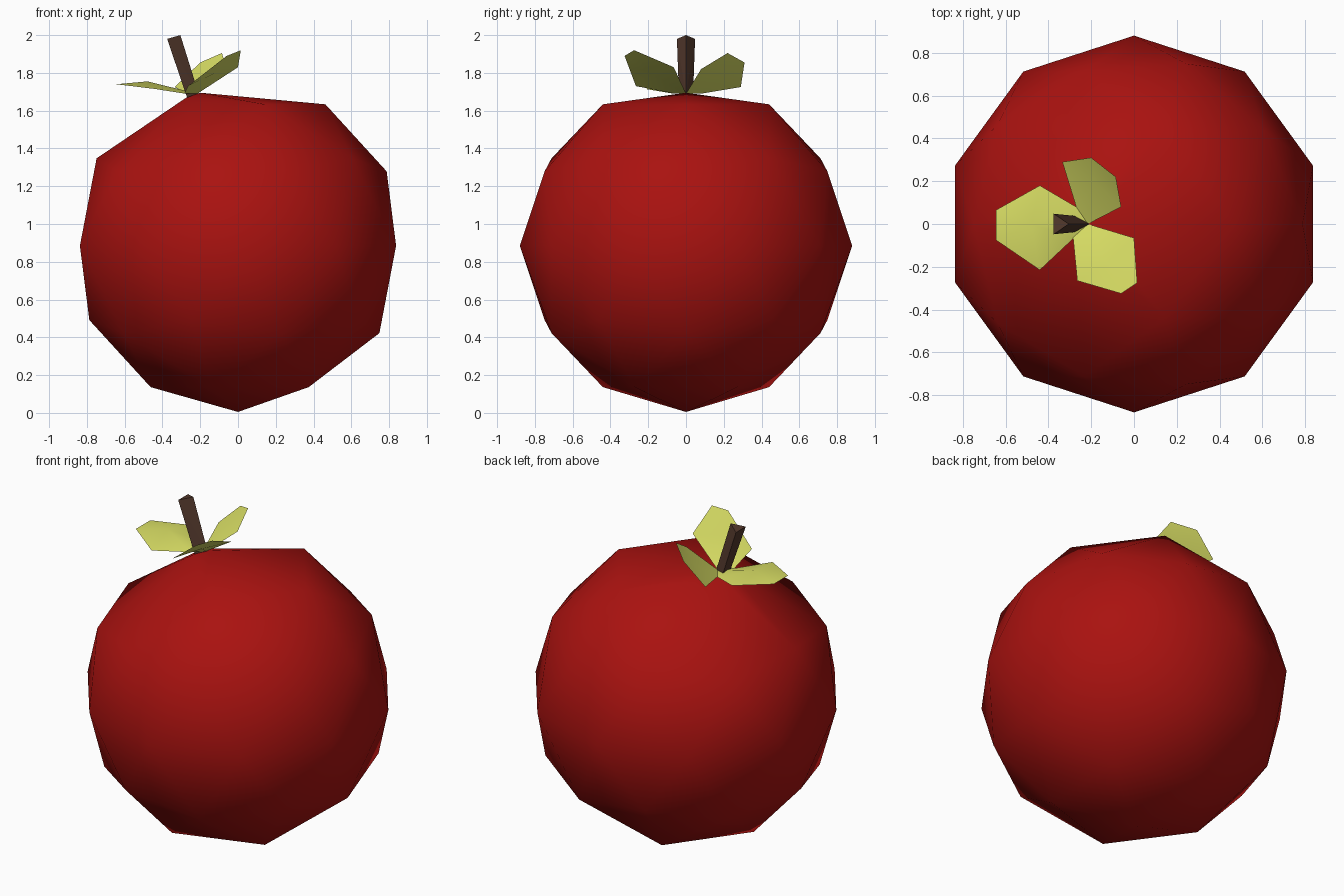
import bpy, bmesh
from mathutils import Vector

if "Cube" in bpy.data.objects:
    bpy.data.objects.remove(bpy.data.objects["Cube"])


def material(name, rgb):
    m = bpy.data.materials.new(name)
    m.diffuse_color = (*rgb, 1)
    m.use_nodes = True
    m.node_tree.nodes["Principled BSDF"].inputs["Base Color"].default_value = m.diffuse_color
    return m


def add_object(name, bm, mat, smooth):
    for f in bm.faces:
        f.smooth = smooth
    me = bpy.data.meshes.new(name)
    bm.to_mesh(me)
    bm.free()
    me.materials.append(mat)
    ob = bpy.data.objects.new(name, me)
    bpy.context.collection.objects.link(ob)


red = material("fruit_red", (0.40, 0.006, 0.005))
green = material("leaf_green", (0.70, 0.74, 0.13))
brown = material("stem_brown", (0.085, 0.04, 0.025))

# Fruit body: icosphere with one top face pinched in around the stem
bm = bmesh.new()
bmesh.ops.create_icosphere(bm, subdivisions=2, radius=0.88)
bmesh.ops.translate(bm, verts=bm.verts, vec=(0, 0, 0.885))
aim = Vector((-0.25, 0, 1.67))
face = min(bm.faces, key=lambda f: (f.calc_center_median() - aim).length)
c = face.calc_center_median()
for v in face.verts:
    v.co = c + (v.co - c) * 0.2
add_object("fruit_body", bm, red, True)

# Stem: leaning three-sided prism, slightly wider at the top
bm = bmesh.new()
for p in [(-0.205, 0, 1.68), (-0.27, 0.037, 1.67), (-0.27, -0.037, 1.67),
          (-0.305, 0, 2.0), (-0.375, 0.048, 1.98), (-0.375, -0.048, 1.98)]:
    bm.verts.new(p)
bmesh.ops.convex_hull(bm, input=bm.verts)
add_object("stem", bm, brown, False)


# Leaves: outline fanned around a raised middle point
def leaf(name, middle, outline):
    bm = bmesh.new()
    m = bm.verts.new(middle)
    ring = [bm.verts.new(p) for p in [(-0.215, 0, 1.69)] + outline]
    for a, b in zip(ring, ring[1:] + ring[:1]):
        bm.faces.new((m, a, b))
    bmesh.ops.recalc_face_normals(bm, faces=bm.faces)
    if sum(f.normal.z for f in bm.faces) < 0:
        bmesh.ops.reverse_faces(bm, faces=bm.faces)
    add_object(name, bm, green, True)


leaf("leaf_left", (-0.48, 0, 1.755),
     [(-0.28, -0.065, 1.69), (-0.44, -0.215, 1.715), (-0.645, -0.075, 1.74),
      (-0.645, 0.065, 1.74), (-0.44, 0.18, 1.72), (-0.27, 0.08, 1.69)])
leaf("leaf_back", (-0.18, 0.19, 1.80),
     [(-0.27, 0.08, 1.69), (-0.335, 0.29, 1.725), (-0.20, 0.31, 1.855),
      (-0.085, 0.22, 1.905), (-0.06, 0.08, 1.82)])
leaf("leaf_front", (-0.12, -0.19, 1.80),
     [(0.0, -0.065, 1.83), (0.015, -0.275, 1.92), (-0.06, -0.325, 1.89),
      (-0.265, -0.265, 1.73), (-0.285, -0.06, 1.69)])
